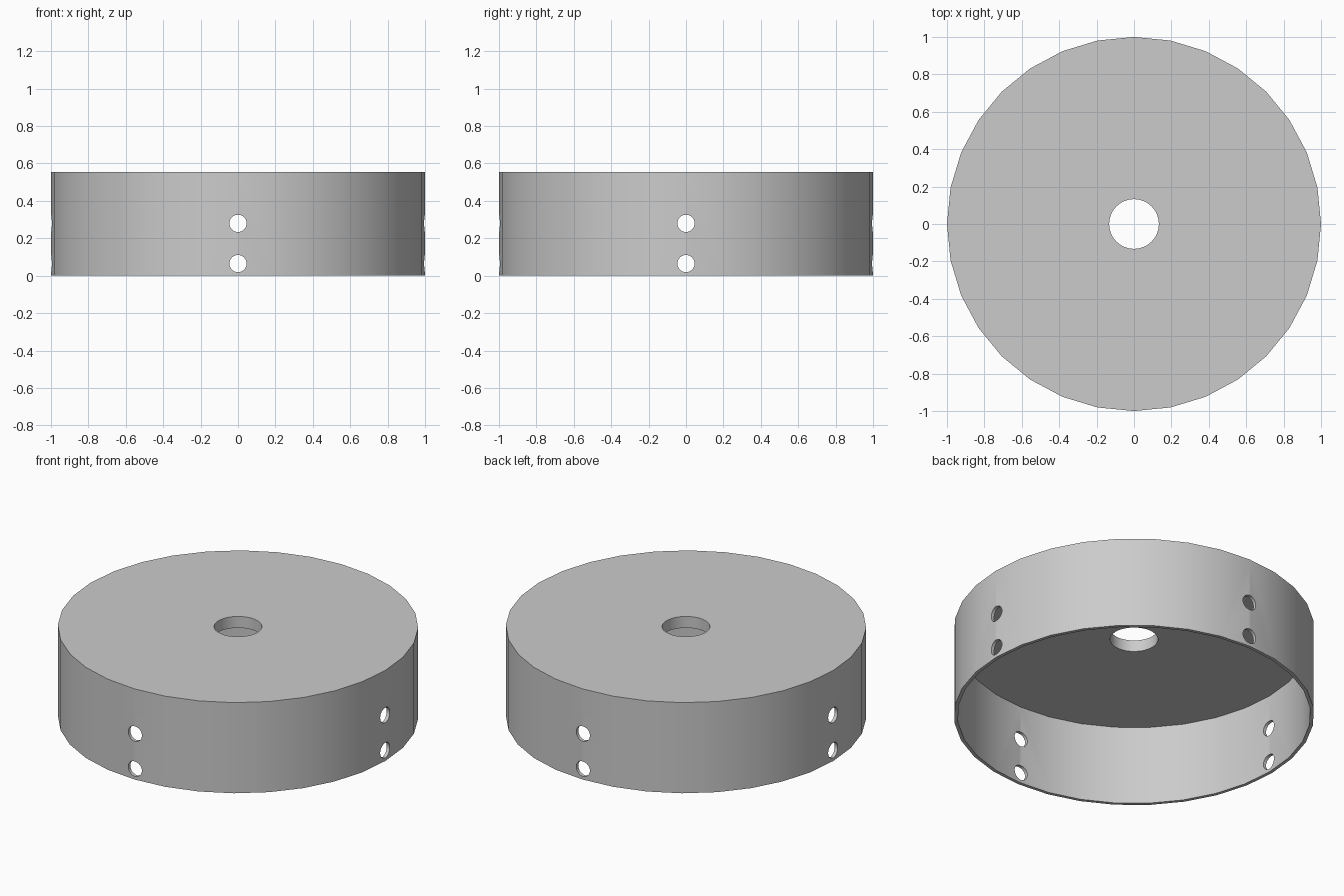
import bpy
import bmesh
import math
from mathutils import Matrix, Vector

cube = bpy.data.objects.get("Cube")
if cube:
    bpy.data.objects.remove(cube, do_unlink=True)

SIDES = 32
HEIGHT, OUTER, INNER, BORE = 0.555, 1.0, 0.98, 0.133
CEILING = 0.485
HOLE_RADIUS, HOLE_HEIGHTS = 0.046, (0.065, 0.28)

grey = bpy.data.materials.new("plain grey")
grey.use_nodes = True
colour = (0.6, 0.6, 0.6, 1)
grey.diffuse_color = colour
grey.node_tree.nodes["Principled BSDF"].inputs["Base Color"].default_value = colour


def add_object(name, bm):
    bmesh.ops.recalc_face_normals(bm, faces=bm.faces)
    mesh = bpy.data.meshes.new(name)
    bm.to_mesh(mesh)
    bm.free()
    mesh.materials.append(grey)
    obj = bpy.data.objects.new(name, mesh)
    bpy.context.collection.objects.link(obj)
    return obj


# Open-bottomed round cap with a centre bore, turned from its cross-section
profile = [(BORE, CEILING), (BORE, HEIGHT), (OUTER, HEIGHT),
           (OUTER, 0), (INNER, 0), (INNER, CEILING)]
bm = bmesh.new()
rings = []
for i in range(SIDES):
    turn = Matrix.Rotation(math.tau * i / SIDES, 3, 'Z')
    rings.append([bm.verts.new(turn @ Vector((r, 0, z))) for r, z in profile])
for i, ring in enumerate(rings):
    after = rings[(i + 1) % SIDES]
    for j in range(len(profile)):
        k = (j + 1) % len(profile)
        bm.faces.new((ring[j], after[j], after[k], ring[k]))
cap = add_object("round_cap", bm)

# Pairs of screw holes on four sides: rods along x and y at two heights
bm = bmesh.new()
for side in range(4):
    for z in HOLE_HEIGHTS:
        place = (Matrix.Rotation(side * math.pi / 2, 4, 'Z')
                 @ Matrix.Translation((OUTER, 0, z))
                 @ Matrix.Rotation(math.pi / 2, 4, 'Y'))
        bmesh.ops.create_cone(bm, cap_ends=True, segments=SIDES, radius1=HOLE_RADIUS,
                              radius2=HOLE_RADIUS, depth=0.2, matrix=place)
cutter = add_object("screw_hole_cutter", bm)
cutter.hide_render = True

cut = cap.modifiers.new("screw holes", 'BOOLEAN')
cut.operation = 'DIFFERENCE'
cut.solver = 'EXACT'
cut.object = cutter

bpy.ops.object.select_all(action='DESELECT')
cap.select_set(True)
bpy.context.view_layer.objects.active = cap
bpy.ops.object.modifier_apply(modifier=cut.name)
bpy.data.objects.remove(cutter, do_unlink=True)
bpy.ops.object.shade_smooth_by_angle(angle=math.radians(30))
